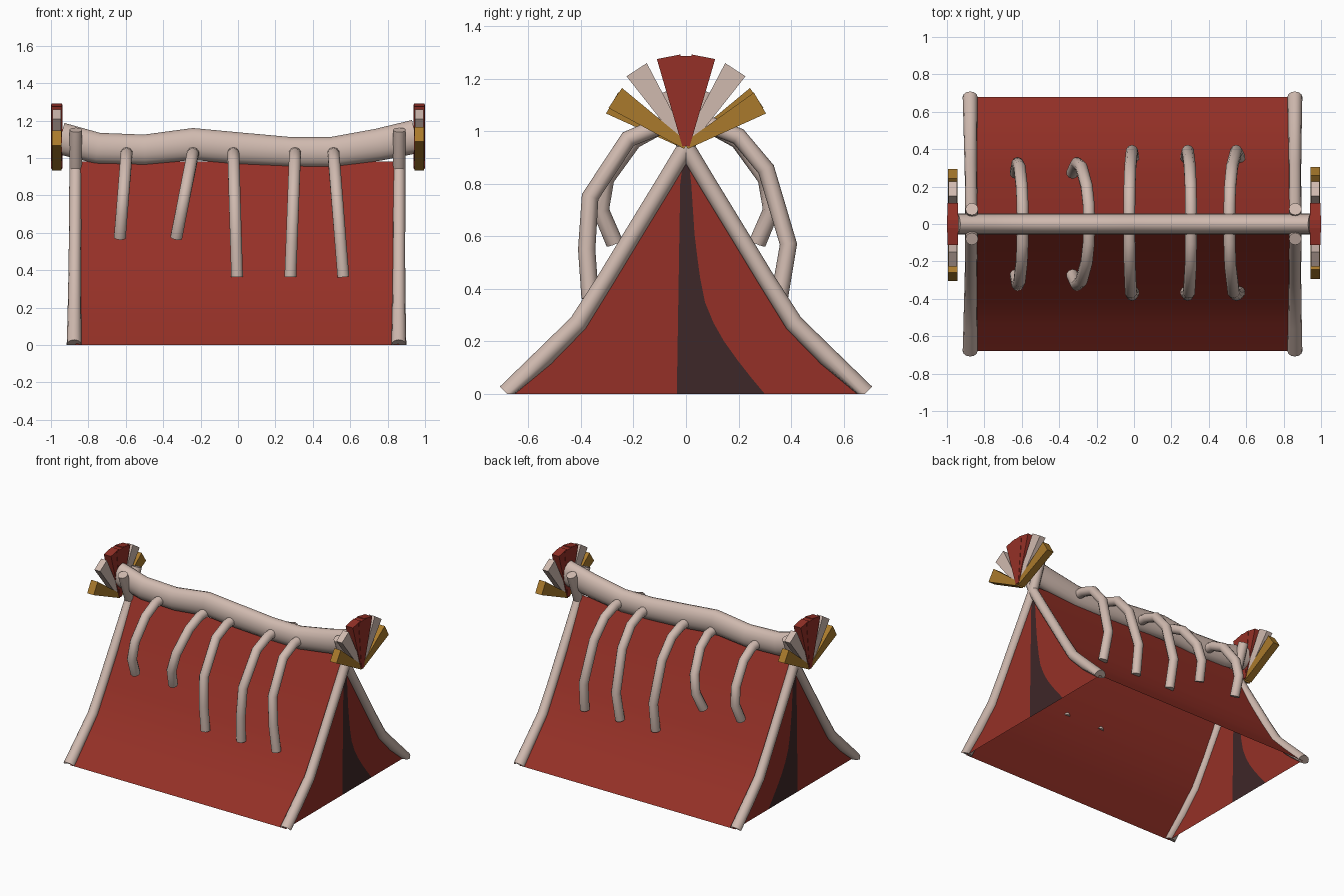
import bpy, bmesh, math
from mathutils import Vector

if "Cube" in bpy.data.objects:
    bpy.data.objects.remove(bpy.data.objects["Cube"])


def mat(name, col):
    m = bpy.data.materials.new(name)
    m.diffuse_color = (*col, 1)
    m.use_nodes = True
    m.node_tree.nodes["Principled BSDF"].inputs["Base Color"].default_value = m.diffuse_color
    return m


RED = mat("red_cloth", (0.30, 0.030, 0.020))
BONE = mat("pale_bone", (0.63, 0.49, 0.43))
GOLD = mat("ochre", (0.40, 0.195, 0.025))
DARK = mat("dark_opening", (0.048, 0.020, 0.021))


def finish(name, bm, mats, smooth=None, closed=True):
    if closed:
        bmesh.ops.recalc_face_normals(bm, faces=bm.faces)
    me = bpy.data.meshes.new(name)
    bm.to_mesh(me)
    bm.free()
    ob = bpy.data.objects.new(name, me)
    bpy.context.collection.objects.link(ob)
    for m in mats:
        me.materials.append(m)
    if smooth:
        bpy.ops.object.select_all(action='DESELECT')
        ob.select_set(True)
        bpy.context.view_layer.objects.active = ob
        bpy.ops.object.shade_smooth_by_angle(angle=math.radians(smooth))
    return ob


def tube(name, pts, radii, ref, sides=12):
    """Capped tube along pts; radii = (across, along ref) for each point."""
    pts = [Vector(p) for p in pts]
    ref = Vector(ref)
    bm = bmesh.new()
    rings = []
    for i, p in enumerate(pts):
        t = Vector((0, 0, 0))
        if i:
            t += (p - pts[i - 1]).normalized()
        if i < len(pts) - 1:
            t += (pts[i + 1] - p).normalized()
        t.normalize()
        a = ref.cross(t).normalized()
        b = t.cross(a)
        ring = []
        for k in range(sides):
            w = 2 * math.pi * k / sides
            v = p + a * math.cos(w) * radii[i][0] + b * math.sin(w) * radii[i][1]
            v.z = max(v.z, 0)
            ring.append(bm.verts.new(v))
        rings.append(ring)
    for r, s in zip(rings, rings[1:]):
        for k in range(sides):
            j = (k + 1) % sides
            bm.faces.new((r[k], r[j], s[j], s[k]))
    bm.faces.new(rings[0])
    bm.faces.new(rings[-1])
    return finish(name, bm, [BONE], 45)


def lerp(table, z):
    for (z0, v0), (z1, v1) in zip(table, table[1:]):
        if z <= z1:
            return v0 + (v1 - v0) * (z - z0) / (z1 - z0)
    return table[-1][1]


# Slope of the cloth: (height, half depth)
SLOPE = [(0, .68), (.14, .535), (.27, .408), (.44, .298), (.61, .197), (.98, 0)]
XL, XR = -0.87, 0.86

# Cloth roof, both slopes
bm = bmesh.new()
prof = [(-y, z) for z, y in SLOPE] + [(y, z) for z, y in SLOPE[-2::-1]]
cols = [(bm.verts.new((XL, y, z)), bm.verts.new((XR, y, z))) for y, z in prof]
for (a, b), (c, d) in zip(cols, cols[1:]):
    bm.faces.new((a, b, d, c))
finish("roof_cloth", bm, [RED], 30, closed=False)

# End walls with the dark curved opening as its own strip of faces
D_LEFT = [(0, -.035), (.8, -.022), (.98, 0)]
D_RIGHT = [(0, .30), (.06, .25), (.13, .195), (.2, .145), (.27, .105), (.35, .072),
           (.45, .052), (.6, .033), (.8, .02), (.98, 0)]
ROWS = [0, .06, .13, .2, .27, .35, .44, .52, .61, .8, .96]
for name, x in (("left_end_wall", XL), ("right_end_wall", XR)):
    bm = bmesh.new()
    grid = []
    for z in ROWS:
        p = lerp(SLOPE, z)
        grid.append([bm.verts.new((x, y, z)) for y in
                     (-p, max(lerp(D_LEFT, z), -p), min(lerp(D_RIGHT, z), p), p)])
    for r, s in zip(grid, grid[1:]):
        for k in range(3):
            q = (r[k], r[k + 1], s[k + 1], s[k])
            f = bm.faces.new(q if x > 0 else q[::-1])
            f.material_index = 1 if k == 1 else 0
    finish(name, bm, [RED, DARK], closed=False)

# Crossed corner poles
POLE = [(.68, 0), (.54, .14), (.41, .27), (.3, .445), (.2, .61), (.09, .79), (0, .94), (-.08, 1.15)]
RAD = [.04, .037, .035, .033, .033, .033, .033, .034]
for side, x0, x1 in (("left", -.876, -.868), ("right", .86, .862)):
    for where, s in (("front", -1), ("back", 1)):
        pts = [(x0 + (x1 - x0) * z, s * y, z) for y, z in POLE]
        tube(f"{side}_{where}_pole", pts, [(r, r) for r in RAD], (1, 0, 0))

# Sagging ridge beam: (x, bottom, top)
RIDGE = [(-.95, 1.02, 1.19), (-.75, .97, 1.135), (-.5, .963, 1.125), (-.24, .99, 1.16),
         (0, .967, 1.137), (.28, .953, 1.112), (.5, .95, 1.112), (.75, .985, 1.157), (.95, 1.025, 1.205)]
tube("ridge_beam", [(x, 0, (a + b) / 2) for x, a, b in RIDGE],
     [(.057, (b - a) / 2) for x, a, b in RIDGE], (0, 0, 1), 16)

# Rib bones: x at top and bottom, short or long
LONG = {-1: [(.0, 1.03), (.1, 1.02), (.22, .97), (.365, .75), (.378, .55), (.365, .365)],
        1: [(.0, 1.03), (.1, 1.02), (.2, .98), (.305, .855), (.39, .57), (.355, .365)]}
SHORT = [(.0, 1.03), (.1, 1.02), (.2, .965), (.305, .82), (.325, .70), (.272, .575)]
RIBS = [(-.595, -.632, 0), (-.24, -.33, 0), (-.025, -.005, 1), (.305, .28, 1), (.51, .563, 1)]
for where, s in (("front", -1), ("back", 1)):
    for n, (xt, xb, is_long) in enumerate(RIBS):
        path = LONG[s] if is_long else SHORT
        z0, z1 = path[0][1], path[-1][1]
        pts = [(xt + (xb - xt) * (z0 - z) / (z0 - z1), s * y, z) for y, z in path]
        tube(f"{where}_rib_{n + 1}", pts, [(.033, .033)] * len(pts), (1, 0, 0), 10)


# Fan blades: tapered slabs spreading from the ridge ends
def blade(name, x, half, deg, length, m):
    a = math.radians(deg)
    d = Vector((0, math.sin(a), math.cos(a)))
    e = Vector((0, math.cos(a), -math.sin(a)))
    bm = bmesh.new()
    base = Vector((x, 0, .945))
    ends = []
    for dx in (-half, half):
        o = base + Vector((dx, 0, 0))
        ends.append([bm.verts.new(o + d * u + e * w) for u, w in
                     ((0, -.014), (0, .014), (length, .046), (length, -.046))])
    for k in range(4):
        j = (k + 1) % 4
        bm.faces.new((ends[0][k], ends[0][j], ends[1][j], ends[1][k]))
    bm.faces.new(ends[0])
    bm.faces.new(ends[1])
    finish(name, bm, [m])


for side, s in (("left", -1), ("right", 1)):
    x = s * .969
    for n, (deg, length, half, m) in enumerate([
            (-58 + 2 * s, .325, .026, GOLD), (-33, .345, .023, BONE),
            (-11, .345, .029, RED), (0, .342, .031, RED), (11, .345, .029, RED),
            (33, .345, .023, BONE), (58 + 2 * s, .325, .026, GOLD)]):
        blade(f"{side}_fan_blade_{n + 1}", x, half, deg, length, m)
